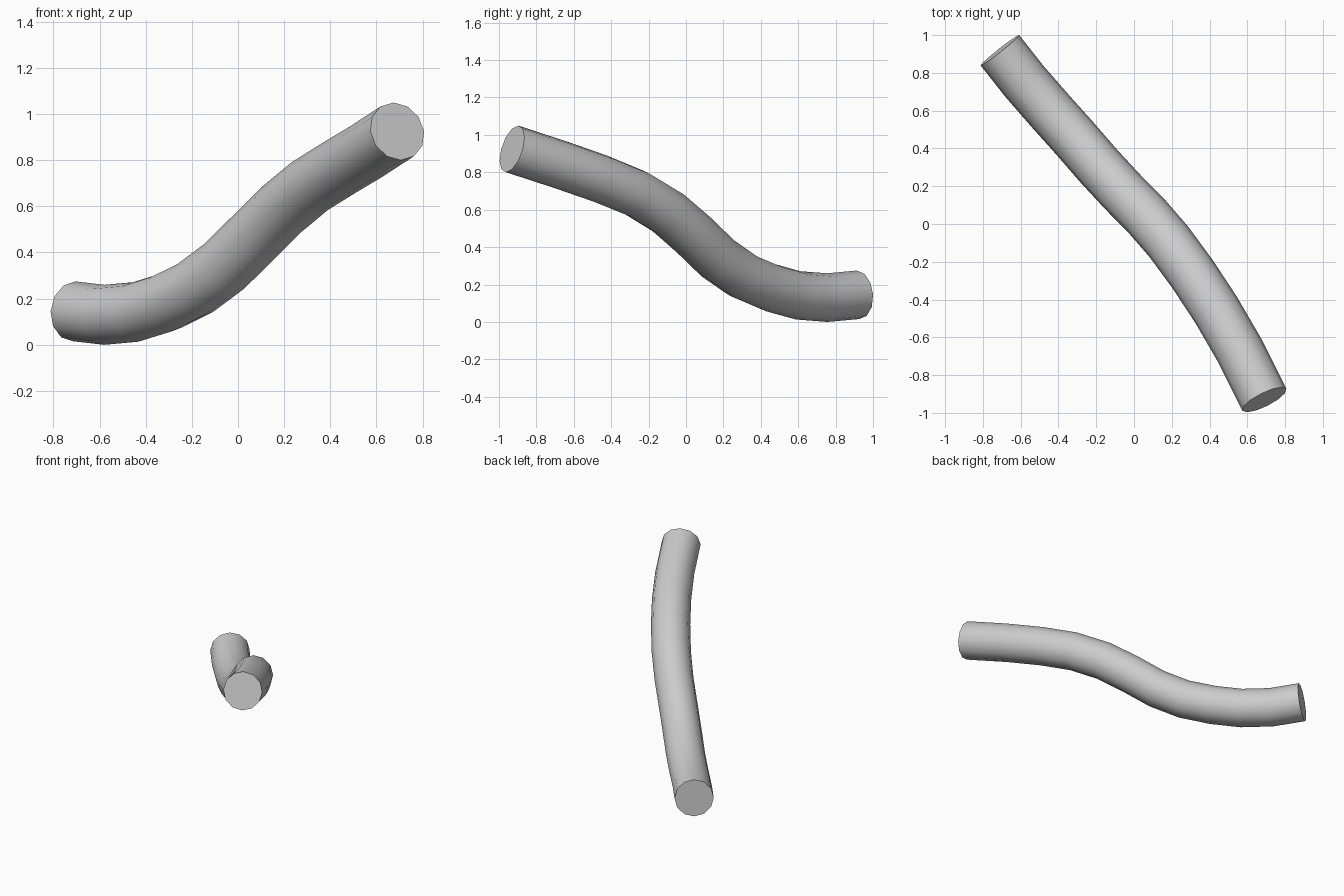
import bpy, bmesh
from math import cos, sin, pi, radians
from mathutils import Vector

if "Cube" in bpy.data.objects:
    bpy.data.objects.remove(bpy.data.objects["Cube"])

RADIUS, SIDES = 0.13, 12

# Centre line of the bent tube, back left to front right
path = [Vector(p) for p in (
    (-0.71, 0.92, 0.145), (-0.58, 0.755, 0.13), (-0.445, 0.60, 0.142),
    (-0.315, 0.455, 0.182), (-0.185, 0.305, 0.246), (-0.06, 0.17, 0.34),
    (0.07, 0.038, 0.468), (0.185, -0.095, 0.583), (0.31, -0.265, 0.687),
    (0.435, -0.455, 0.765), (0.56, -0.67, 0.84), (0.69, -0.93, 0.925))]

bm = bmesh.new()

# Twelve-sided rings square to the path, one corner kept upward
rings = []
for i, p in enumerate(path):
    before = (p - path[i - 1]).normalized() if i else Vector()
    after = (path[i + 1] - p).normalized() if i < len(path) - 1 else Vector()
    tangent = (before + after).normalized()
    side = tangent.cross(Vector((0, 0, 1))).normalized()
    up = side.cross(tangent)
    rings.append([bm.verts.new(p + RADIUS * (up * cos(a) + side * sin(a)))
                  for a in (2 * pi * k / SIDES for k in range(SIDES))])

# Tube wall and flat end caps
for r, s in zip(rings, rings[1:]):
    for k in range(SIDES):
        n = (k + 1) % SIDES
        bm.faces.new((r[k], r[n], s[n], s[k]))
bm.faces.new(rings[0])
bm.faces.new(rings[-1])
bmesh.ops.recalc_face_normals(bm, faces=bm.faces[:])

mesh = bpy.data.meshes.new("bent_tube")
bm.to_mesh(mesh)
bm.free()
tube = bpy.data.objects.new("bent_tube", mesh)
bpy.context.collection.objects.link(tube)

# Smooth wall, crisp ends
bpy.context.view_layer.objects.active = tube
tube.select_set(True)
bpy.ops.object.shade_smooth_by_angle(angle=radians(40))
